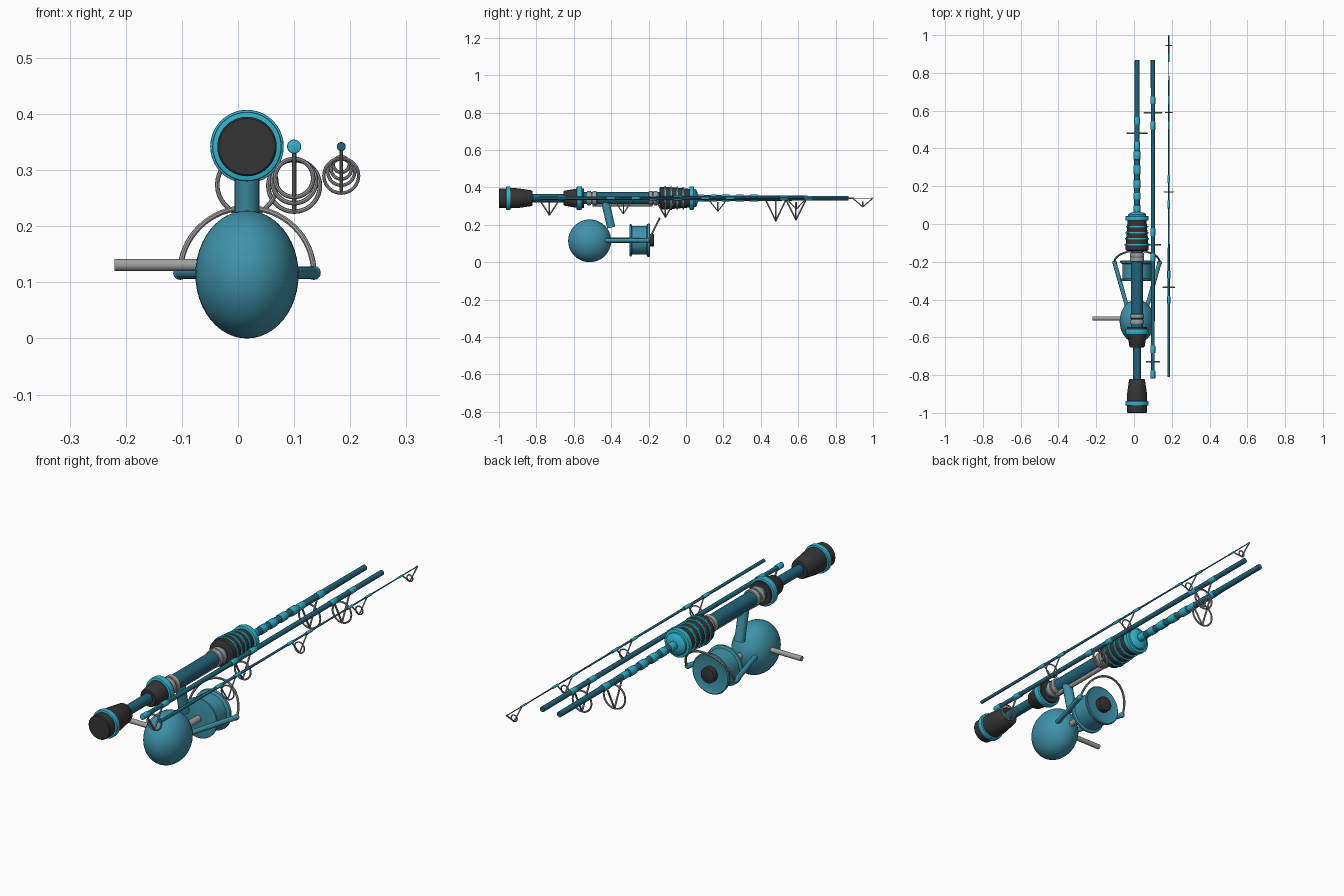
import bpy, bmesh, math
from mathutils import Vector, Matrix

if "Cube" in bpy.data.objects:
    bpy.data.objects.remove(bpy.data.objects["Cube"])


def material(name, rgb):
    m = bpy.data.materials.new(name)
    m.diffuse_color = (*rgb, 1)
    m.use_nodes = True
    m.node_tree.nodes["Principled BSDF"].inputs["Base Color"].default_value = m.diffuse_color
    return m


BODY = material("reel_teal", (0.05, 0.29, 0.40))
BLANK = material("blank_teal", (0.015, 0.13, 0.20))
TRIM = material("bright_teal", (0.03, 0.45, 0.60))
DARK = material("dark_grip", (0.035, 0.035, 0.035))
STEEL = material("steel", (0.35, 0.35, 0.35))
AX, AZ = 0.016, 0.342          # main rod axis
RZ = 0.117                     # reel axis height


def finish(name, bm, mat):
    bmesh.ops.recalc_face_normals(bm, faces=bm.faces)
    me = bpy.data.meshes.new(name)
    bm.to_mesh(me)
    bm.free()
    ob = bpy.data.objects.new(name, me)
    bpy.context.collection.objects.link(ob)
    me.materials.append(mat)
    bpy.ops.object.select_all(action='DESELECT')
    bpy.context.view_layer.objects.active = ob
    ob.select_set(True)
    bpy.ops.object.shade_smooth_by_angle(angle=math.radians(35))
    return ob


def lathe(name, x, z, profile, mat, n=40):
    """Closed solid turned around the y direction from (y, radius) points."""
    bm = bmesh.new()
    rings = [[bm.verts.new((x + r * math.cos(2 * math.pi * i / n), y,
                            z + r * math.sin(2 * math.pi * i / n))) for i in range(n)]
             for y, r in profile]
    for a, b in zip(rings, rings[1:]):
        for i in range(n):
            j = (i + 1) % n
            bm.faces.new((a[i], a[j], b[j], b[i]))
    bm.faces.new(rings[0])
    bm.faces.new(rings[-1])
    return finish(name, bm, mat)


def band(name, x, z, y0, y1, r, mat, b=0.004):
    """Ring-like disc with rounded edges."""
    return lathe(name, x, z, [(y0, r - b), (y0 + b * .3, r - b * .3), (y0 + b, r),
                              (y1 - b, r), (y1 - b * .3, r - b * .3), (y1, r - b)], mat)


def rod(name, p, q, r, mat, n=16, r2=None):
    p, q = Vector(p), Vector(q)
    bm = bmesh.new()
    rot = (q - p).to_track_quat('Z', 'Y').to_matrix().to_4x4()
    bmesh.ops.create_cone(bm, cap_ends=True, segments=n, radius1=r, radius2=r2 or r,
                          depth=(q - p).length, matrix=Matrix.Translation((p + q) / 2) @ rot)
    return finish(name, bm, mat)


def ball(name, c, s, mat, u=40, v=24):
    bm = bmesh.new()
    bmesh.ops.create_uvsphere(bm, u_segments=u, v_segments=v, radius=1,
                              matrix=Matrix.Translation(c) @ Matrix.Diagonal((*s, 1)))
    return finish(name, bm, mat)


def tube(name, pts, r, mat, closed=False, n=8):
    """Round wire along a list of points."""
    pts = [Vector(p) for p in pts]
    normal = (pts[len(pts) // 3] - pts[0]).cross(pts[2 * len(pts) // 3] - pts[0]).normalized()
    bm, rings, m = bmesh.new(), [], len(pts)
    for i, p in enumerate(pts):
        a = pts[(i - 1) % m] if closed else pts[max(i - 1, 0)]
        b = pts[(i + 1) % m] if closed else pts[min(i + 1, m - 1)]
        side = (b - a).normalized().cross(normal)
        rings.append([bm.verts.new(p + r * (math.cos(t) * side + math.sin(t) * normal))
                      for t in (2 * math.pi * k / n for k in range(n))])
    for i in range(m if closed else m - 1):
        a, b = rings[i], rings[(i + 1) % m]
        for k in range(n):
            bm.faces.new((a[k], a[(k + 1) % n], b[(k + 1) % n], b[k]))
    if not closed:
        bm.faces.new(rings[0])
        bm.faces.new(rings[-1])
    return finish(name, bm, mat)


def guide(name, x, y, r, bottom, blank_r, w=0.0035, foot=0.052):
    """Line guide: vertical ring, two sloping legs and a thread wrap at each foot."""
    zc = bottom + r
    tube(name + "_ring", [(x + (r - w) * math.cos(t), y, zc + (r - w) * math.sin(t))
                          for t in (2 * math.pi * i / 36 for i in range(36))], w, STEEL, True)
    for s in (-1, 1):
        rod(name + "_leg", (x, y + s * foot, AZ - blank_r), (x, y, bottom + w), w, STEEL, 8)
        ys = sorted((y + s * (foot - 0.006), min(y + s * (foot + 0.035), 0.998)))
        band(name + "_wrap", x, AZ, ys[0], ys[1], blank_r + 0.002, TRIM, 0.002)


# Butt handle and rear grip
lathe("butt_cap", AX, AZ, [(-1, 0.050), (-0.997, 0.053), (-0.955, 0.053)], DARK)
band("butt_ring", AX, AZ, -0.962, -0.938, 0.062, TRIM)
lathe("butt_grip", AX, AZ, [(-0.94, 0.054), (-0.90, 0.053), (-0.825, 0.042), (-0.82, 0.038)], DARK)
lathe("handle_blank", AX, AZ, [(-0.83, 0.022), (-0.63, 0.022)], BLANK)
lathe("rear_grip", AX, AZ, [(-0.655, 0.036), (-0.65, 0.040), (-0.58, 0.052), (-0.545, 0.052)], DARK)
band("rear_grip_ring", AX, AZ, -0.585, -0.555, 0.062, TRIM)

# Reel seat
lathe("reel_seat", AX, AZ, [(-0.56, 0.032), (-0.13, 0.032)], BLANK)
for y in (-0.53, -0.50, -0.20, -0.175):
    band("seat_ring", AX, AZ, y, y + 0.023, 0.038, STEEL)
rod("reel_foot", (AX, -0.50, AZ - 0.033), (AX, -0.18, AZ - 0.033), 0.011, STEEL)

# Fore grip with trim rings
lathe("fore_grip", AX, AZ, [(-0.143, 0.052), (-0.138, 0.060), (-0.12, 0.061), (0.02, 0.050), (0.03, 0.050)], DARK)
for i, y in enumerate((-0.115, -0.083, -0.051, -0.019)):
    band("fore_grip_ring", AX, AZ, y, y + 0.009, 0.0655 - 0.002 * i, TRIM, 0.002)
band("fore_grip_collar", AX, AZ, 0.018, 0.042, 0.062, TRIM)
lathe("fore_grip_cap", AX, AZ, [(0.035, 0.050), (0.05, 0.048), (0.058, 0.040), (0.062, 0.025), (0.064, 0.017)], TRIM)

# Three rod sections lying side by side
lathe("blank_lower", AX, AZ, [(0.05, 0.017), (0.45, 0.014), (0.868, 0.012)], BLANK, 20)
for y0, y1 in ((0.06, 0.10), (0.13, 0.165), (0.19, 0.235), (0.265, 0.31), (0.34, 0.385)):
    band("blank_wrap", AX, AZ, y0, y1, 0.0185, TRIM, 0.003)
X2, X3 = 0.100, 0.184
lathe("blank_middle", X2, AZ, [(-0.81, 0.0095), (0.868, 0.0115)], BLANK, 20)
lathe("blank_tip", X3, AZ, [(-0.81, 0.0075), (-0.34, 0.006), (0.3, 0.004), (1.0, 0.002)], BLANK, 16)

# Line guides
guide("lower_guide", AX, 0.48, 0.057, 0.217, 0.0135, 0.004)
for y, r, b in ((0.588, 0.050, 0.222), (-0.11, 0.043, 0.237), (-0.73, 0.038, 0.248)):
    guide("middle_guide", X2, y, r, b, 0.0105, 0.004)
for y, r, b, br in ((-0.335, 0.034, 0.256, 0.006), (0.17, 0.027, 0.270, 0.0045),
                    (0.59, 0.021, 0.281, 0.0032), (0.945, 0.017, 0.293, 0.002)):
    guide("tip_guide", X3, y, r, b, br, 0.003)

# Reel body, stem and crank
ball("reel_body", (AX, -0.515, 0.114), (0.092, 0.115, 0.114), BODY)
rod("reel_stem", (AX, -0.400, 0.185), (AX, -0.432, 0.325), 0.022, BODY, 24)
rod("crank_handle", (-0.22, -0.50, 0.131), (-0.03, -0.50, 0.131), 0.011, STEEL, 20)

# Spool, shaft and drag knob
rod("spool_shaft", (AX, -0.43, RZ), (AX, -0.28, RZ), 0.014, STEEL)
lathe("spool", AX, RZ, [(-0.302, 0.080), (-0.30, 0.088), (-0.292, 0.088), (-0.288, 0.077), (-0.212, 0.077),
                        (-0.206, 0.088), (-0.196, 0.090), (-0.193, 0.086), (-0.198, 0.070), (-0.198, 0.03)], BODY, 48)
band("drag_knob", AX, RZ, -0.20, -0.172, 0.034, DARK)

# Rotor arms and bail wire
for s in (-1, 1):
    rod("rotor_arm", (AX + s * 0.055, -0.43, RZ), (AX + s * 0.119, -0.205, RZ), 0.011, BODY)
    ball("rotor_arm_end", (AX + s * 0.119, -0.205, RZ), (0.0125,) * 3, BODY, 20, 12)
tube("bail_wire", [(AX + 0.119 * math.cos(t), -0.20 + 0.058 * math.sin(t), RZ + 0.116 * math.sin(t))
                   for t in (math.pi * i / 32 for i in range(33))], 0.005, STEEL)
